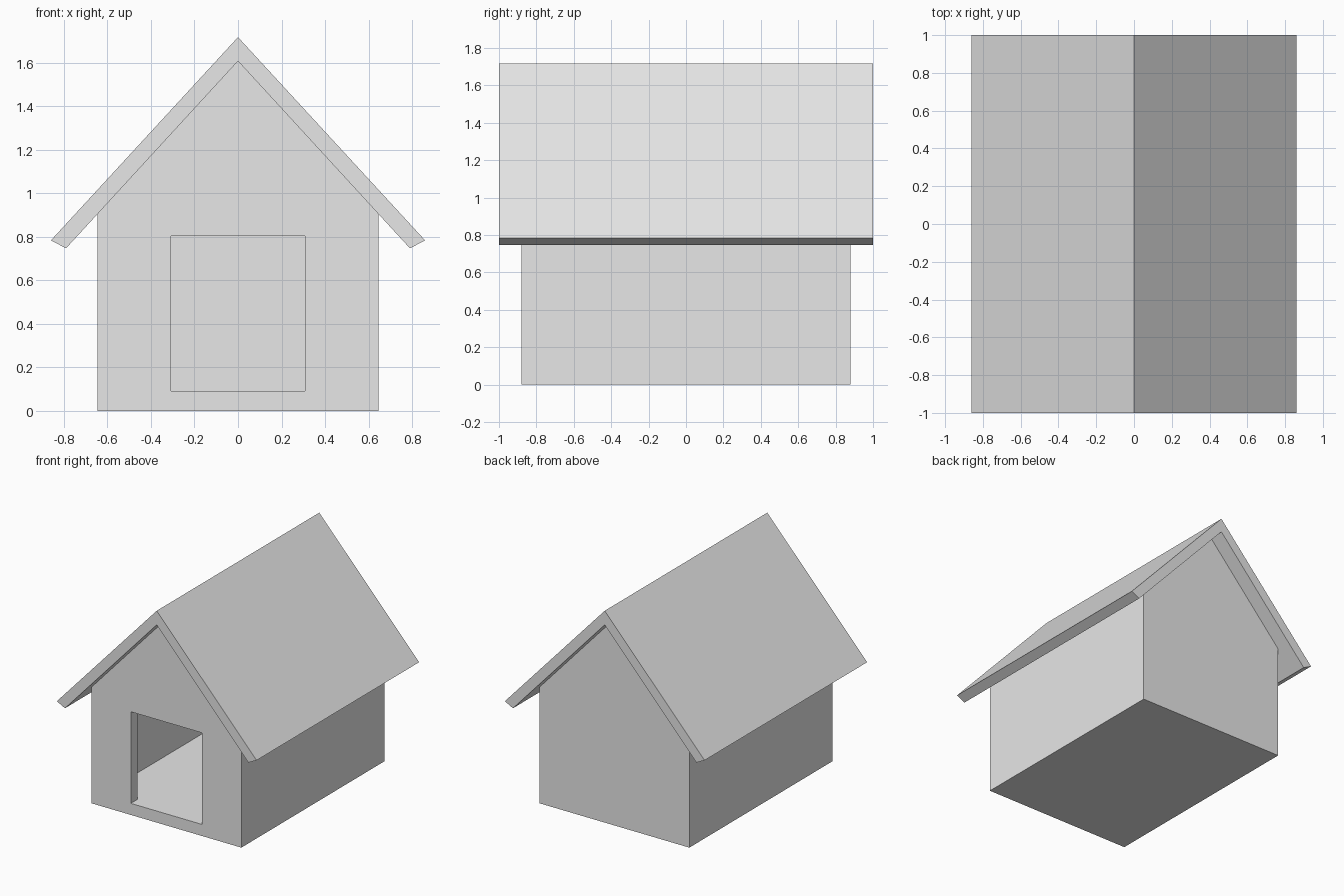
import bpy
import bmesh

if "Cube" in bpy.data.objects:
    bpy.data.objects.remove(bpy.data.objects["Cube"], do_unlink=True)

# Single plain grey
grey = bpy.data.materials.new("plain_grey")
grey.use_nodes = True
colour = (0.8, 0.8, 0.8, 1)
grey.diffuse_color = colour
grey.node_tree.nodes["Principled BSDF"].inputs["Base Color"].default_value = colour


def prism(name, half_profile, y0, y1):
    """Mirror a right-hand (x, z) profile and extrude it along y."""
    left_half = [(-x, z) for x, z in reversed(half_profile) if x > 0]
    bm = bmesh.new()
    face = bm.faces.new([bm.verts.new((x, y0, z)) for x, z in half_profile + left_half])
    new = bmesh.ops.extrude_face_region(bm, geom=[face])["geom"]
    verts = [v for v in new if isinstance(v, bmesh.types.BMVert)]
    bmesh.ops.translate(bm, verts=verts, vec=(0, y1 - y0, 0))
    bmesh.ops.recalc_face_normals(bm, faces=bm.faces)
    mesh = bpy.data.meshes.new(name)
    bm.to_mesh(mesh)
    bm.free()
    mesh.materials.append(grey)
    obj = bpy.data.objects.new(name, mesh)
    bpy.context.collection.objects.link(obj)
    return obj


def cut(target, cutter):
    """Subtract the cutter, keep the result and delete the cutter."""
    cutter.hide_render = True
    mod = target.modifiers.new("cut", "BOOLEAN")
    mod.operation = "DIFFERENCE"
    mod.solver = "EXACT"
    mod.object = cutter
    graph = bpy.context.evaluated_depsgraph_get()
    mesh = bpy.data.meshes.new_from_object(target.evaluated_get(graph))
    target.modifiers.clear()
    target.data = mesh
    bpy.data.objects.remove(cutter, do_unlink=True)


# Main dimensions
slope = 1.088
half_width, half_depth = 0.645, 0.88
ridge = 1.607
wall = 0.085
floor = 0.09


def house_profile(width, base, apex):
    return [(0, apex), (width, apex - slope * width), (width, base), (0, base)]


# Hollow body with a gabled top
body = prism("kennel_body", house_profile(half_width, 0, ridge), -half_depth, half_depth)
inner = house_profile(half_width - wall, floor, ridge - 0.125)
cut(body, prism("cavity_cutter", inner, -half_depth + wall, half_depth - wall))

# Square doorway level with the inner floor
door = [(0, 0.803), (0.307, 0.803), (0.307, floor), (0, floor)]
cut(body, prism("doorway_cutter", door, -1, -half_depth + wall + 0.02))

# Overhanging pitched roof
prism("roof", [(0, 1.717), (0.86, 0.783), (0.79, 0.747), (0, ridge)], -1, 1)
